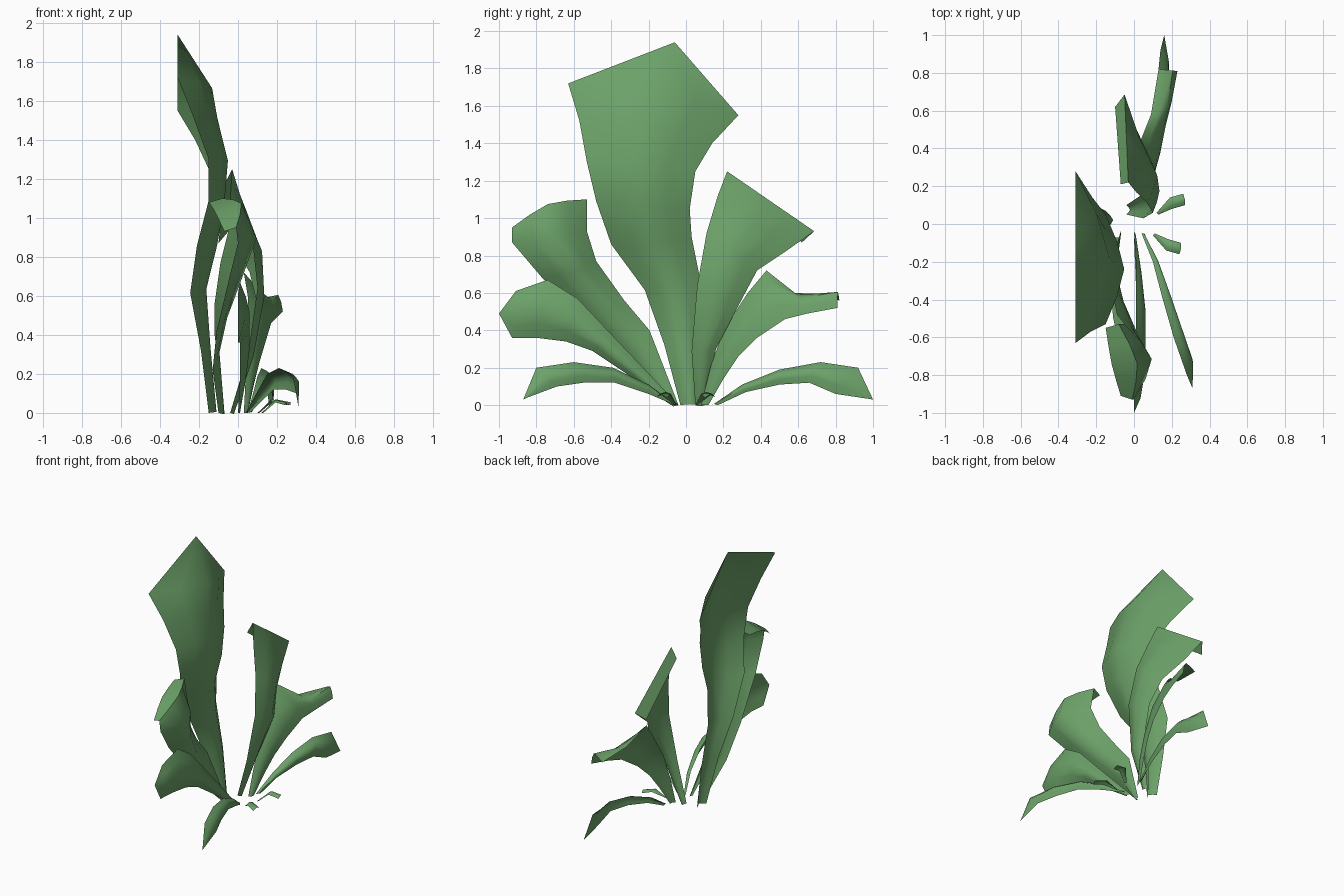
import bpy, bmesh
from mathutils import Vector

green = bpy.data.materials.new("leaf_green")
green.diffuse_color = (0.15, 0.36, 0.14, 1)
SPAN = (-1, -0.5, 0, 0.5, 1)          # positions across a leaf, edge to edge


def leaf(name, ribs):
    """Loft a leaf through ribs: (one edge xyz, other edge xyz, midrib bulge)."""
    a = [Vector(r[0:3]) for r in ribs]
    b = [Vector(r[3:6]) for r in ribs]
    mid = [(p + q) / 2 for p, q in zip(a, b)]
    bm = bmesh.new()
    rows = []
    side = None
    for i, r in enumerate(ribs):
        along = mid[min(i + 1, len(mid) - 1)] - mid[max(i - 1, 0)]
        if (b[i] - a[i]).length > 1e-4:
            side = b[i] - a[i]
        n = along.cross(side).normalized()
        if n.x + 0.7 * n.z < 0:
            n.negate()
        rows.append([bm.verts.new(mid[i] + (b[i] - a[i]) * s / 2 +
                                  n * r[6] * (1 - abs(s) ** 1.4)) for s in SPAN])
    for lo, hi in zip(rows, rows[1:]):
        for k in range(len(SPAN) - 1):
            bm.faces.new((lo[k], lo[k + 1], hi[k + 1], hi[k]))
    bmesh.ops.remove_doubles(bm, verts=bm.verts, dist=1e-4)
    bmesh.ops.recalc_face_normals(bm, faces=bm.faces)
    me = bpy.data.meshes.new(name)
    bm.to_mesh(me)
    bm.free()
    me.materials.append(green)
    ob = bpy.data.objects.new(name, me)
    bpy.context.collection.objects.link(ob)
    bpy.context.view_layer.objects.active = ob
    ob.select_set(True)
    bpy.ops.object.shade_smooth_by_angle(angle=1.1)
    ob.select_set(False)


# Tall central leaf with a pointed tip
leaf("tall_leaf", [
    (-.15, -.03, 0, -.15, .07, 0, .04),
    (-.19, -.115, .32, -.19, .09, .32, .05),
    (-.245, -.22, .615, -.24, .08, .65, .08),
    (-.21, -.40, .86, -.2, .03, .9, .1),
    (-.15, -.48, 1.09, -.15, .02, 1.05, .08),
    (-.15, -.53, 1.3, -.15, .05, 1.25, .1),
    (-.23, -.57, 1.52, -.22, .14, 1.4, .13),
    (-.31, -.63, 1.72, -.31, .28, 1.55, .18),
    (-.31, -.06, 1.94, -.31, -.06, 1.94, 0)])

# Upper pair, each with a folded-over tip
leaf("back_upper_leaf", [
    (-.04, .05, 0, -.04, .1, 0, .02),
    (.05, .03, .29, .05, .16, .3, .03),
    (.1, .06, .64, .1, .29, .55, .035),
    (.07, .11, .92, .06, .38, .72, .06),
    (.01, .17, 1.12, .0, .53, .82, .05),
    (-.03, .22, 1.25, -.05, .685, .93, .0),
    (-.07, .21, 1.17, -.1, .62, .87, .0)])
leaf("front_upper_leaf", [
    (-.07, -.04, 0, -.1, -.07, 0, .02),
    (-.12, -.195, .4, -.13, -.3, .22, .03),
    (-.12, -.33, .56, -.11, -.5, .42, .06),
    (-.09, -.48, .77, -.05, -.76, .67, .1),
    (-.05, -.53, .93, 0, -.93, .87, .12),
    (-.08, -.53, 1.1, -.01, -.93, .95, .08),
    (-.15, -.55, 1.08, -.07, -.91, .93, .03)])

# Middle pair
leaf("back_middle_leaf", [
    (.03, .08, 0, .05, .12, 0, .01),
    (.04, .13, .2, .08, .2, .14, .02),
    (.05, .2, .4, .11, .28, .26, .02),
    (.05, .33, .6, .14, .38, .36, .03),
    (.03, .43, .72, .17, .53, .46, .03),
    (.09, .58, .6, .2, .65, .49, .04),
    (.13, .82, .56, .23, .81, .52, .07)])
leaf("front_middle_leaf", [
    (0, -.04, 0, 0, -.08, 0, .01),
    (.01, -.2, .17, .01, -.32, .17, .03),
    (.01, -.4, .38, .01, -.5, .29, .05),
    (.01, -.58, .57, .01, -.64, .34, .05),
    (.01, -.74, .67, .01, -.8, .36, .05),
    (.0, -.91, .61, 0, -.93, .36, .035),
    (0, -1, .49, 0, -1, .49, 0)])

# Low arching pair, drooping to the ground
leaf("back_low_leaf", [
    (.05, .14, 0, .07, .17, 0, .01),
    (.08, .3, .11, .1, .32, .07, .02),
    (.1, .5, .19, .14, .5, .11, .035),
    (.12, .72, .23, .17, .66, .12, .035),
    (.14, .92, .2, .18, .8, .06, .025),
    (.16, 1, .03, .16, 1, .03, 0)])
leaf("front_low_leaf", [
    (.04, -.05, 0, .06, -.06, 0, .01),
    (.1, -.2, .11, .12, -.2, .06, .02),
    (.15, -.39, .2, .185, -.38, .12, .03),
    (.21, -.6, .23, .245, -.55, .12, .035),
    (.28, -.8, .2, .3, -.69, .1, .025),
    (.31, -.87, .03, .31, -.85, .04, 0)])

# Two tiny shoots at the right side
for name, m, shift in (("back_shoot", 1, 0), ("front_shoot", -1, -.02)):
    leaf(name, [
        (.12 + shift, m * .06, 0, .13 + shift, m * .05, 0, 0),
        (.19 + shift, m * .14, .06, .2 + shift, m * .08, .06, .01),
        (.26 + shift, m * .16, .04, .27 + shift, m * .1, .04, .015)])
